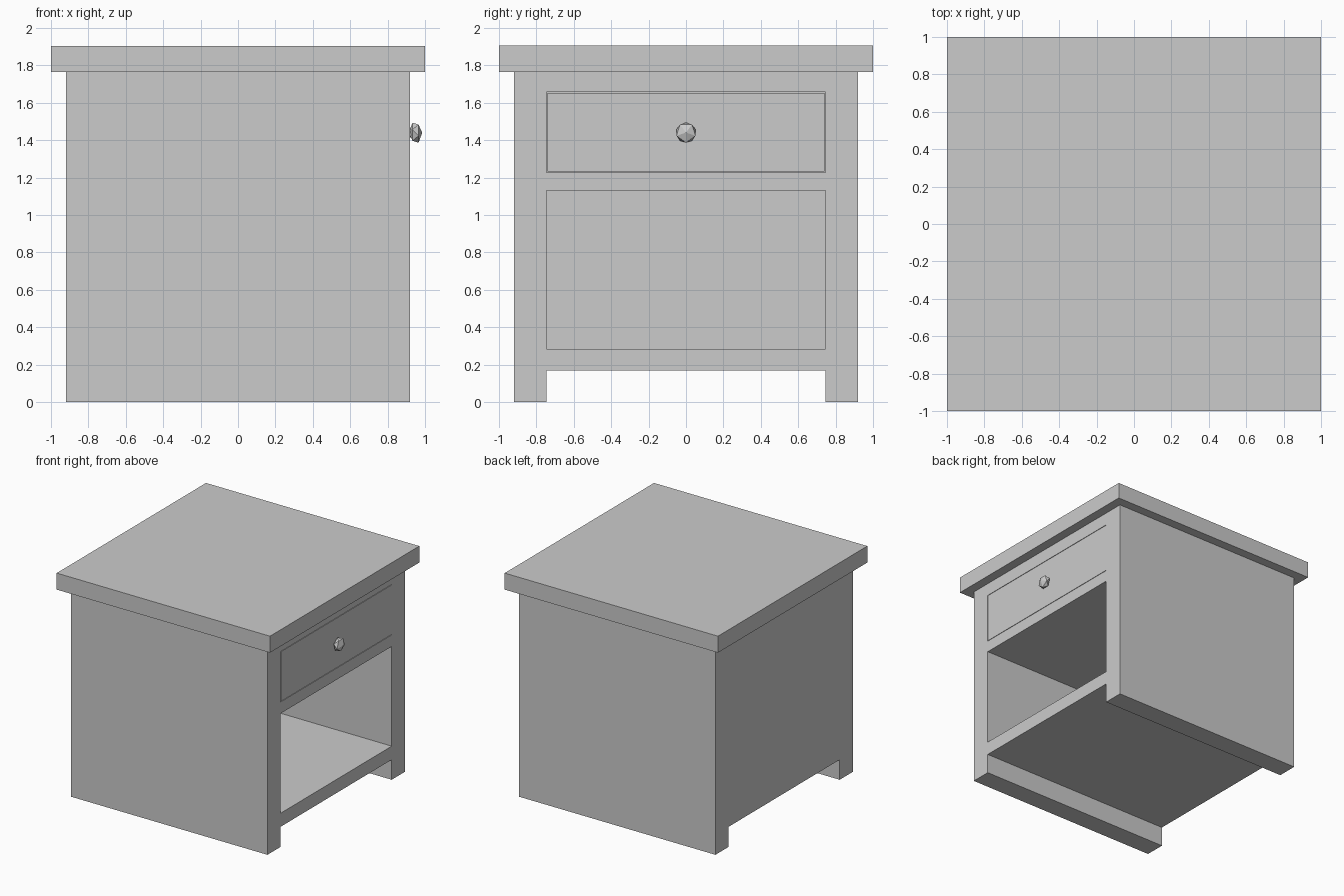
import bpy, math

if "Cube" in bpy.data.objects:
    bpy.data.objects.remove(bpy.data.objects["Cube"])


def box(name, x, y, z):
    """Axis-aligned box from (min, max) ranges."""
    bpy.ops.mesh.primitive_cube_add(size=1, location=[sum(r) / 2 for r in (x, y, z)])
    ob = bpy.context.object
    ob.name = name
    ob.scale = [r[1] - r[0] for r in (x, y, z)]
    bpy.ops.object.transform_apply(location=True, rotation=True, scale=True)
    return ob


W = 0.92     # half width of the cabinet
IN = 0.745   # half width of the openings

# Table top
box("table_top", (-1, 1), (-1, 1), (1.765, 1.905))

# Cabinet body, hollowed by cutters
body = box("cabinet_body", (-W, W), (-W, W), (0, 1.765))
cutters = [
    box("toe_cutter", (-1.1, 1.1), (-IN, IN), (-0.2, 0.17)),
    box("shelf_cutter", (-0.84, 1.1), (-IN, IN), (0.285, 1.13)),
    box("drawer_cutter", (0.82, 1.1), (-IN, IN), (1.228, 1.656)),
]
for c in cutters:
    mod = body.modifiers.new(c.name, 'BOOLEAN')
    mod.operation = 'DIFFERENCE'
    mod.solver = 'EXACT'
    mod.object = c
    bpy.context.view_layer.objects.active = body
    bpy.ops.object.modifier_apply(modifier=mod.name)
    bpy.data.objects.remove(c)

# Flush drawer with a hairline gap
g = 0.004
box("drawer_front", (0.82, W), (-IN + g, IN - g), (1.228 + g, 1.656 - g))

# Faceted knob on a short stem
bpy.ops.mesh.primitive_ico_sphere_add(subdivisions=1, radius=0.06,
                                      location=(0.949, 0, 1.44),
                                      rotation=(0, math.pi / 2, 0))
knob = bpy.context.object
knob.name = "drawer_knob"
knob.scale = (1, 1, 0.6)
bpy.ops.mesh.primitive_cylinder_add(vertices=5, radius=0.028, depth=0.03,
                                    location=(0.925, 0, 1.44),
                                    rotation=(0, math.pi / 2, 0))
bpy.context.object.name = "knob_stem"
